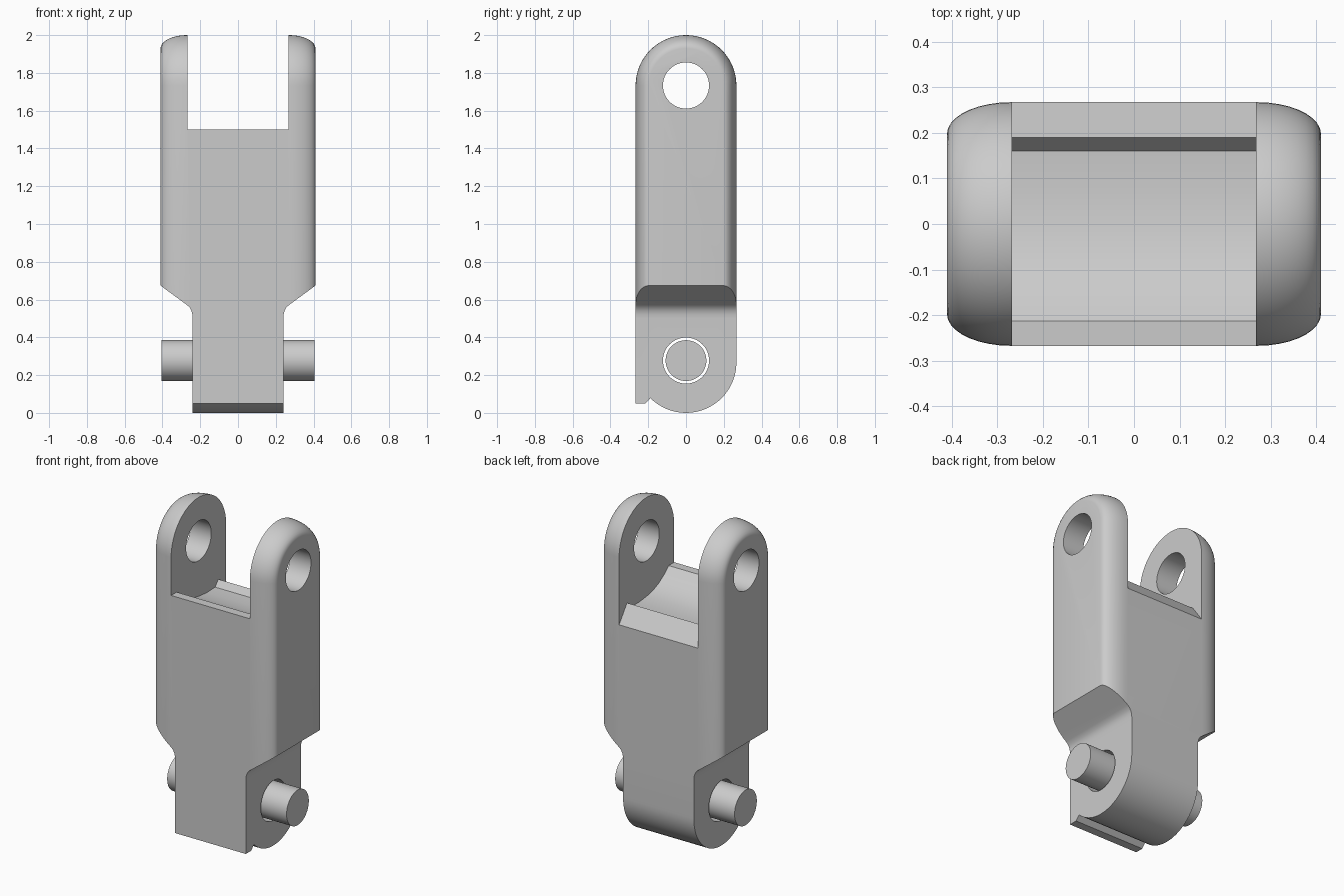
import bpy, bmesh
from math import sin, cos, pi

old = bpy.data.objects.get("Cube")
if old:
    bpy.data.objects.remove(old, do_unlink=True)

R = 0.267              # half depth of the link
TOP, LOW = 1.733, 0.267  # centres of the rounded ends
HOLE, PIN = 0.122, 0.108

steel = bpy.data.materials.new("plain grey")
steel.use_nodes = True
steel.diffuse_color = (0.6, 0.6, 0.6, 1)
steel.node_tree.nodes["Principled BSDF"].inputs["Base Color"].default_value = (0.6, 0.6, 0.6, 1)


def loft(name, rings):
    """Skin a row of matching rings and cap both ends."""
    bm = bmesh.new()
    rows = [[bm.verts.new(p) for p in ring] for ring in rings]
    n = len(rows[0])
    for a, b in zip(rows, rows[1:]):
        for i in range(n):
            j = (i + 1) % n
            bm.faces.new((a[i], a[j], b[j], b[i]))
    bm.faces.new(rows[0])
    bm.faces.new(rows[-1])
    bmesh.ops.recalc_face_normals(bm, faces=bm.faces)
    me = bpy.data.meshes.new(name)
    bm.to_mesh(me)
    bm.free()
    me.materials.append(steel)
    ob = bpy.data.objects.new(name, me)
    bpy.context.collection.objects.link(ob)
    return ob


def along_x(name, yz, x):
    return loft(name, [[(s, y, z) for y, z in yz] for s in (-x, x)])


def circle(r, z, n=48):
    return [(r * cos(2 * pi * i / n), z + r * sin(2 * pi * i / n)) for i in range(n)]


def activate(ob):
    bpy.ops.object.select_all(action='DESELECT')
    bpy.context.view_layer.objects.active = ob
    ob.select_set(True)


def cut(ob, cutter):
    mod = ob.modifiers.new("cut", 'BOOLEAN')
    mod.operation = 'DIFFERENCE'
    mod.solver = 'EXACT'
    mod.object = cutter
    cutter.hide_render = True
    activate(ob)
    bpy.ops.object.modifier_apply(modifier=mod.name)
    bpy.data.objects.remove(cutter, do_unlink=True)


def side_outline(r):
    """Round top, round heel, and a small square tab at the front foot."""
    n = 32
    pts = [(r * cos(pi * i / n), TOP + r * sin(pi * i / n)) for i in range(n + 1)]
    pts += [(-r, 0.05), (-0.215 * r / R, 0.05)]
    start, end = 1.25 * pi, 2 * pi
    pts += [(r * cos(a), LOW + r * sin(a))
            for a in (start + (end - start) * i / 24 for i in range(25))]
    return pts


# Link body: side outline swept across, with elliptical rounding at both cheeks
steps = 9
half = []
for i in range(steps + 1):
    t = pi / 2 * i / steps
    half.append((0.27 + 0.14 * sin(t), R - 0.07 * (1 - cos(t))))
sections = [(-x, r) for x, r in reversed(half)] + half
body = loft("link_body", [[(x, y, z) for y, z in side_outline(r)] for x, r in sections])

# Fork gap with a curved saddle floor, rear lip and rear bevel
saddle = [(-0.4, 1.5), (-0.213, 1.5), (-0.17, 1.462), (-0.12, 1.43), (-0.06, 1.405),
          (0, 1.393), (0.08, 1.385), (0.16, 1.388), (0.19, 1.425),
          (R, 1.32), (0.4, 1.139), (0.4, 2.2), (-0.4, 2.2)]
cut(body, along_x("gap_cutter", saddle, R))

# Narrow foot with sloped, filleted shoulders
shoulder = [(0.5, 0.74), (0.27, 0.571), (0.256, 0.558), (0.246, 0.54),
            (0.241, 0.52), (0.24, 0.5), (0.24, -0.2), (0.5, -0.2)]
for side in (-1, 1):
    cut(body, loft("shoulder_cutter",
                   [[(side * x, y, z) for x, z in shoulder] for y in (-0.5, 0.5)]))

# Cross holes
for z in (TOP, 0.277):
    cut(body, along_x("hole_cutter", circle(HOLE, z), 0.6))

# Loose cross pin
pin = along_x("cross_pin", circle(PIN, 0.277), 0.405)

for ob in (body, pin):
    activate(ob)
    bpy.ops.object.shade_smooth_by_angle(angle=pi / 6)
